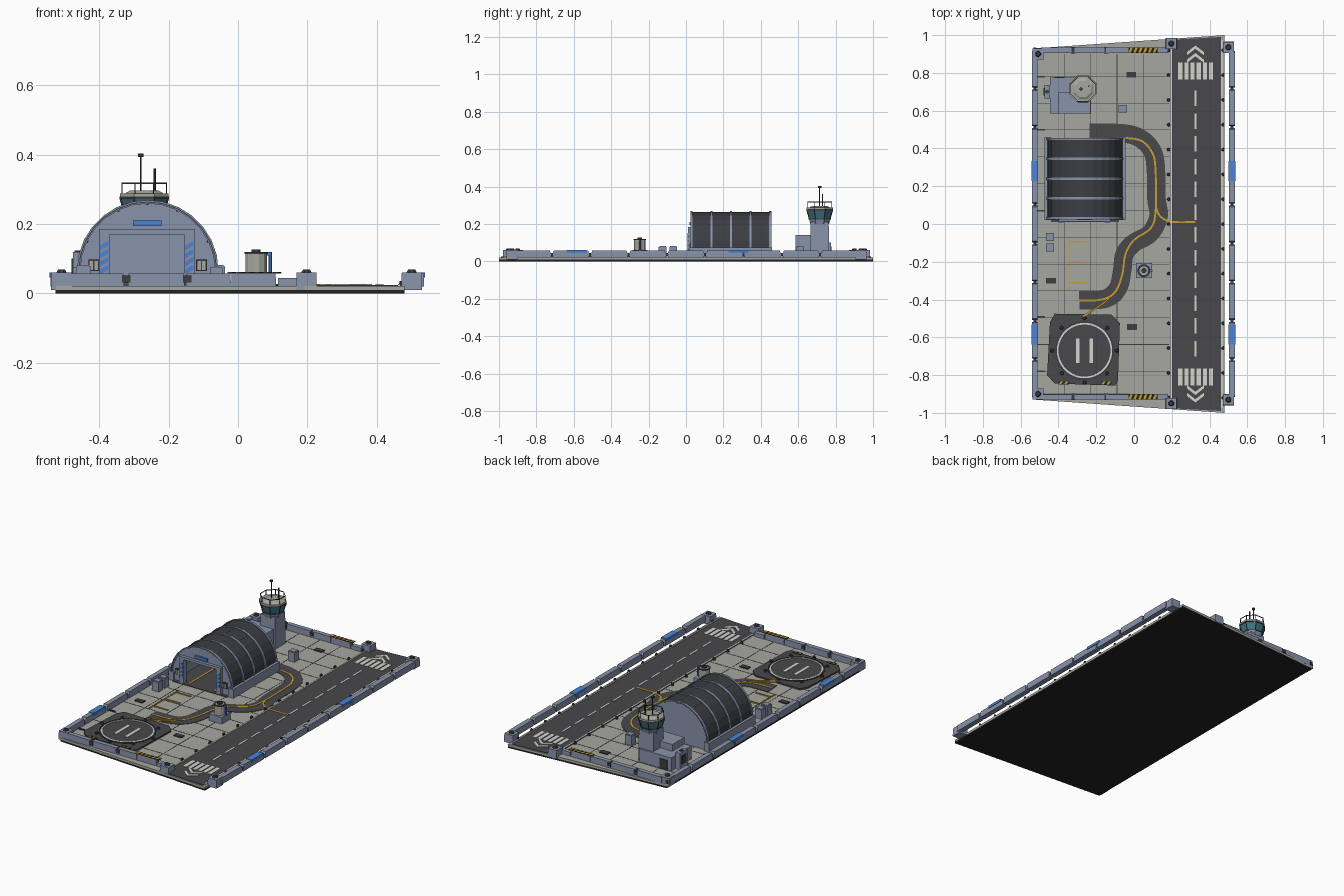
import bpy, bmesh, math
from mathutils import Vector, Matrix

if "Cube" in bpy.data.objects:
    bpy.data.objects.remove(bpy.data.objects["Cube"])

def mat(name, r, g, b):
    m = bpy.data.materials.new(name)
    m.diffuse_color = (r, g, b, 1)
    m.use_nodes = True
    m.node_tree.nodes["Principled BSDF"].inputs["Base Color"].default_value = m.diffuse_color
    return m

CONC = mat("concrete", .39, .39, .35)
ASPH = mat("asphalt", .065, .063, .07)
STEEL = mat("blue_grey_panel", .25, .29, .40)
BLUE = mat("signal_blue", .07, .23, .65)
GOLD = mat("marking_gold", .58, .34, .03)
WHITE = mat("marking_white", .66, .66, .61)
GLASS = mat("teal_glass", .05, .17, .23)
BLACK = mat("base_black", .016, .016, .017)
DARK = mat("dark_metal", .045, .047, .055)

class Part:
    """Collects simple solids into one named single-colour object."""
    def __init__(s, name, m):
        s.name, s.m, s.bm = name, m, bmesh.new()
    def prism(s, pts, a, b, axis='z', scale=1):
        c = sum((Vector(p) for p in pts), Vector((0, 0))) / len(pts)
        put = {'z': lambda p, h: (p[0], p[1], h), 'y': lambda p, h: (p[0], h, p[1])}[axis]
        lo = [s.bm.verts.new(put(p, a)) for p in pts]
        hi = [s.bm.verts.new(put(c + (Vector(p) - c) * scale, b)) for p in pts]
        s.bm.faces.new(lo)
        s.bm.faces.new(hi)
        for i in range(len(pts)):
            j = (i + 1) % len(pts)
            s.bm.faces.new((lo[i], lo[j], hi[j], hi[i]))
        return s
    def box(s, x0, x1, y0, y1, z0, z1, scale=1):
        return s.prism([(x0, y0), (x1, y0), (x1, y1), (x0, y1)], z0, z1, 'z', scale)
    def cyl(s, x, y, z0, z1, r, r2=None, n=8):
        t = [math.tau * (i + .5) / n for i in range(n)]
        return s.prism([(x + r * math.cos(a), y + r * math.sin(a)) for a in t], z0, z1, 'z', (r2 or r) / r)
    def ring(s, x, y, r0, r1, z0, z1, n=32):
        loops = []
        for i in range(n):
            a = math.tau * (i + .5) / n
            loops.append([s.bm.verts.new((x + r * math.cos(a), y + r * math.sin(a), z))
                          for r, z in ((r0, z0), (r1, z0), (r1, z1), (r0, z1))])
        for i in range(n):
            A, B = loops[i], loops[(i + 1) % n]
            for k in range(4):
                s.bm.faces.new((A[k], A[(k + 1) % 4], B[(k + 1) % 4], B[k]))
        return s
    def ribbon(s, ctrl, w, z0, z1, sub=6):
        P = [Vector(p) for p in ctrl]
        P = [2 * P[0] - P[1]] + P + [2 * P[-1] - P[-2]]
        path = []
        for i in range(1, len(P) - 2):          # smooth path through the points
            a, b, c, d = P[i - 1:i + 3]
            for k in range(sub):
                t = k / sub
                path.append(.5 * (2 * b + (c - a) * t + (2*a - 5*b + 4*c - d) * t*t + (3*b - a - 3*c + d) * t**3))
        path.append(P[-2])
        L, R = [], []
        for i, p in enumerate(path):
            d = (path[min(i + 1, len(path) - 1)] - path[max(i - 1, 0)]).normalized() * w / 2
            L.append((p.x - d.y, p.y + d.x))
            R.append((p.x + d.y, p.y - d.x))
        return s.prism(L + R[::-1], z0, z1)
    def done(s):
        bmesh.ops.recalc_face_normals(s.bm, faces=s.bm.faces[:])
        me = bpy.data.meshes.new(s.name)
        s.bm.to_mesh(me)
        s.bm.free()
        me.materials.append(s.m)
        bpy.context.collection.objects.link(bpy.data.objects.new(s.name, me))

G = .022                                        # ground level
A = G + .003                                    # asphalt level
L = A + .002                                    # marking level

# ground sheets
outline = [(-.525, -.93), (.48, -1), (.48, 1), (-.525, .93)]
Part("base_sheet", BLACK).prism(outline, 0, .01).done()
Part("concrete_apron", CONC).prism(outline, .01, G).done()
seams = Part("apron_seams", DARK)
for i in range(12):
    y = -.78 + i * .142
    seams.box(-.51, .185, y - .0015, y + .0015, G, G + .001)
for x in (-.37, -.23, -.09, .05):
    seams.box(x - .0015, x + .0015, -.9, .9, G, G + .001)
for y in (.78, .5, .07, -.49, -.78):
    seams.box(-.51, -.47, y - .004, y + .004, G, G + .006)
for x, y in ((-.015, .79), (-.44, -.3), (-.01, -.545)):   # drain grates
    seams.box(x - .026, x + .026, y - .015, y + .015, G, G + .006)
seams.done()

# runway with markings and edge lights
Part("runway", ASPH).prism([(.19, -.975), (.46, -.99), (.46, .99), (.19, .975)], G, A).done()
m = Part("runway_markings", WHITE)
for x in (.196, .464):
    m.box(x - .004, x + .004, -.975, .975, G, L)
for i in range(12):
    y = -.66 + i * .1205
    m.box(.32, .33, y - .041, y + .041, A, L)
for s in (-1, 1):
    for i in range(6):
        x = .245 + i * .0325
        m.box(x - .011, x + .011, s * .765, s * .855, A, L)
    for y in (.945, .905):
        m.prism([(.28, s * (y - .035)), (.325, s * y), (.37, s * (y - .035)), (.37, s * (y - .052)),
                 (.325, s * (y - .017)), (.28, s * (y - .052))], A, L)
m.done()
lights = Part("runway_lights", DARK)
for i in range(15):
    for x in (.183, .471):
        lights.cyl(x, -.92 + i * .1314, G, G + .014, .009, .006)
lights.done()

# taxiway and guide lines
Part("taxiway", ASPH).ribbon([(-.235, .482), (-.06, .48), (.03, .455), (.095, .39), (.115, .3), (.118, .14),
    (.13, .04), (.085, -.05), (.0, -.1), (-.05, -.16), (-.063, -.25), (-.085, -.34), (-.15, -.395),
    (-.29, -.405)], .098, G, A - .0005).done()
m = Part("taxi_lines", GOLD)
m.ribbon([(-.05, .457), (.04, .44), (.095, .38), (.113, .3), (.115, .08), (.09, -.02), (.0, -.085), (-.045, -.16),
          (-.063, -.27), (-.1, -.36), (-.17, -.4), (-.29, -.405)], .01, A, L)
m.ribbon([(.115, .09), (.14, .04), (.2, .012), (.325, .01)], .01, A, L)
m.ribbon([(-.13, -.39), (-.17, -.425), (-.27, -.49)], .01, A, L + .006)
for y in (-.095, -.2, -.31):                    # parking bays
    m.box(-.34, -.245, y - .004, y + .004, G, L)
for i in range(10):
    m.box(-.348, -.341, -.35 + i * .029, -.333 + i * .029, G, L)
m.done()

# landing pad: slab, ring, touchdown bars, lights
px, py = -.262, -.67
Part("landing_pad", ASPH).prism([(-.42, -.475), (-.12, -.48), (-.075, -.525), (-.085, -.83), (-.1, -.855),
                                 (-.42, -.845), (-.46, -.8), (-.445, -.52)], G, .031).done()
m = Part("pad_markings", WHITE).ring(px, py, .138, .147, .031, .034)
for s in (-1, 1):
    m.box(px + s * .036 - .009, px + s * .036 + .009, py - .065, py + .065, .031, .033)
m.done()
m = Part("pad_lights", DARK).ring(px, py, .149, .156, .031, .035)
for i in range(8):
    a = i * math.pi / 4
    m.cyl(px + .17 * math.cos(a), py + .17 * math.sin(a), .031, .042, .01, .007)
m.done()

# perimeter wall: segments, posts, blue caps
wall = Part("perimeter_wall", STEEL)
links = Part("wall_links", DARK)
for x0, x1 in ((-.54, -.51), (.503, .535)):
    for i in range(9):
        y = -.82 + i * .205
        wall.box(x0, x1, y - .097, y + .097, .02, .044).box(x0, x1, y - .097, y + .097, .044, .058, .94)
        links.box(x0 + .008, x1 - .008, y + .09, y + .115, .028, .046)
for y in (-.915, .92):
    for x in (-.41, -.235, -.085, .045):
        w = .082 if x < -.1 else .065
        wall.box(x - w, x + w, y - .014, y + .014, .02, .058, .97)
    wall.box(.115, .18, y - .014, y + .014, .02, .045)
    for x in (-.322, -.146):
        links.box(x - .012, x + .012, y - .018, y + .018, .032, .052)
for x, y in ((-.508, .9), (-.508, -.9), (.197, .955), (.197, -.95), (.5, .935), (.5, -.93)):
    wall.box(x - .03, x + .03, y - .03, y + .03, .01, .06, .95)
    links.cyl(x, y, .06, .069, .016, .011)
wall.done()
links.done()
m = Part("wall_blue_panels", BLUE)
for x0, x1 in ((-.543, -.508), (.5, .538)):
    for y in (.28, -.585):
        m.box(x0, x1, y - .053, y + .053, .046, .061)
m.done()

# hazard plates: dark bed with slanted gold bars
bed, bars = Part("hazard_beds", BLACK), Part("hazard_bars", GOLD)
for x0, x1, y, h, z in ((-.03, .125, -.915, .014, .058), (-.03, .125, .92, .014, .058),
                        (-.4, -.345, -.843, .008, .031), (-.175, -.12, -.843, .008, .031)):
    bed.box(x0, x1, y - h, y + h, z, z + .003)
    n = round((x1 - x0) / .026)
    for i in range(n):
        x = x0 + i * (x1 - x0) / n
        bars.prism([(x, y - h), (x + .013, y - h), (x + .024, y + h), (x + .011, y + h)], z + .003, z + .004)
bed.done()
bars.done()

# hangar: faceted arch shell, ribs, walls, door frame
hx, hz = -.26, .065
def arc(r, n=14):
    return [(hx + r * math.cos(math.pi * i / n), hz + r * math.sin(math.pi * i / n)) for i in range(n + 1)]
def tube(r0, r1):
    return arc(r1) + arc(r0)[::-1]
Part("hangar_shell", STEEL).prism(tube(.186, .196), .03, .45, 'y').done()
m = Part("hangar_ribs", STEEL)
for y in (.03, .137, .24, .345, .45):
    m.prism(tube(.194, .204), y - .006, y + .006, 'y')
m.done()
m = Part("hangar_purlins", DARK)
for deg in (26, 64, 90, 116, 154):
    c, s = math.cos(math.radians(deg)), math.sin(math.radians(deg))
    m.prism([(hx + r * c - t * s, hz + r * s + t * c) for r, t in ((.19, -.003), (.2, -.003), (.2, .003), (.19, .003))],
            .025, .455, 'y')
m.prism(tube(.197, .2), .0235, .4565, 'y').done()
d0, d1, dt = -.37, -.155, .17
m = Part("hangar_end_walls", STEEL)
m.prism([(hx + .19, G)] + arc(.19) + [(hx - .19, G), (d0, G), (d0, dt), (d1, dt), (d1, G)], .03, .042, 'y')
m.prism([(hx + .19, G)] + arc(.19) + [(hx - .19, G)], .436, .446, 'y')
m.done()
m = Part("hangar_plinth", STEEL)
m.box(-.475, -.44, .02, .46, G, .075).box(-.08, -.045, .02, .46, G, .075).done()
m = Part("door_frame", STEEL)
m.prism([(d0 - .03, G), (d0 - .03, dt + .015), (d1 + .03, dt + .015), (d1 + .03, G), (d1, G), (d1, dt), (d0, dt), (d0, G)],
        .012, .03, 'y').done()
m = Part("door_blue_stripes", BLUE)
for s in (-1, 1):
    xm = (d0 + d1) / 2
    for i in range(4):
        z = .055 + i * .023
        xa, xb = xm + s * .11, xm + s * .135
        za, zb = (z, z + .014) if s > 0 else (z + .014, z)
        m.prism([(xa, za), (xb, zb), (xb, zb + .014), (xa, za + .014)], .008, .012, 'y')
m.box(-.303, -.22, .02, .03, .194, .21).done()
Part("hangar_floor", ASPH).box(-.44, -.08, .01, .436, G, A).done()
m = Part("hangar_floor_lines", GOLD).box(d0 + .02, d1 - .02, .39, .4, A, L)
m.box(d0 + .02, d0 + .03, .03, .4, A, L).box(d1 - .03, d1 - .02, .03, .4, A, L).done()
a, b = Part("wall_panel_frames", DARK), Part("wall_panel_faces", CONC)
for x in (-.415, -.105):
    a.box(x - .016, x + .016, .022, .03, .064, .098)
    for s in (-1, 1):
        b.box(x + s * .007 - .005, x + s * .007 + .005, .018, .022, .068, .094)
a.done()
b.done()

# control tower
tx, ty = -.27, .715
Part("tower_shaft", STEEL).box(tx - .05, tx + .05, ty - .05, ty + .05, G, .21, .96).cyl(tx, ty, .2, .226, .054, .062).done()
m = Part("tower_annex", STEEL).box(-.445, -.23, .585, .775, G, .1).box(-.4, -.23, .585, .7, .1, .14)
m.box(-.475, -.445, .665, .735, G, .12).done()
m = Part("annex_details", DARK).box(-.479, -.475, .68, .72, .05, .1).box(-.42, -.37, .775, .779, G, .08)
m.cyl(-.46, .70, .12, .124, .011).done()
Part("tower_glass", GLASS).cyl(tx, ty, .228, .276, .06, .074).done()
m = Part("tower_frames", DARK).cyl(tx, ty, .224, .23, .064).ring(tx, ty, .066, .0765, .272, .279, 8)
m.ring(tx, ty, .068, .071, .315, .319, 8)
for i in range(8):
    t = math.tau * (i + .5) / 8
    c, s = math.cos(t), math.sin(t)
    m.cyl(tx + .0695 * c, ty + .0695 * s, .285, .317, .002, n=4)
    lo, hi = Vector((tx + .06 * c, ty + .06 * s, .228)), Vector((tx + .075 * c, ty + .075 * s, .276))
    q = (hi - lo).to_track_quat('Z', 'Y').to_matrix().to_4x4()
    bmesh.ops.create_cone(m.bm, cap_ends=True, segments=4, radius1=.003, radius2=.003, depth=.05,
                          matrix=Matrix.Translation((lo + hi) / 2) @ q)
m.cyl(-.28, .715, .29, .4, .003).cyl(-.28, .715, .393, .403, .009).cyl(-.24, .73, .29, .36, .004)
m.done()
Part("tower_roof", CONC).cyl(tx, ty, .278, .288, .076).cyl(tx, ty, .288, .296, .06, .045).done()

# storage boxes
m = Part("storage_boxes", STEEL)
for x, y in ((-.06, .61), (-.445, -.068), (-.445, -.125)):
    m.box(x - .022, x + .022, y - .021, y + .021, G, .078).box(x - .018, x + .018, y - .017, y + .017, .078, .082)
m.done()

# fuel tank on a plinth with a blue pipe
fx, fy = .052, -.247
Part("tank_plinth", STEEL).box(fx - .042, fx + .042, fy - .04, fy + .04, G, .062).done()
Part("fuel_tank", CONC).cyl(fx, fy, .062, .118, .032, n=12).done()
Part("tank_cap", DARK).ring(fx, fy, .024, .034, .114, .12, 12).cyl(fx, fy, .118, .127, .014).done()
m = Part("tank_pipe", BLUE).cyl(fx + .041, fy, .06, .118, .006).box(fx + .02, fx + .046, fy - .005, fy + .005, .11, .119)
m.done()
